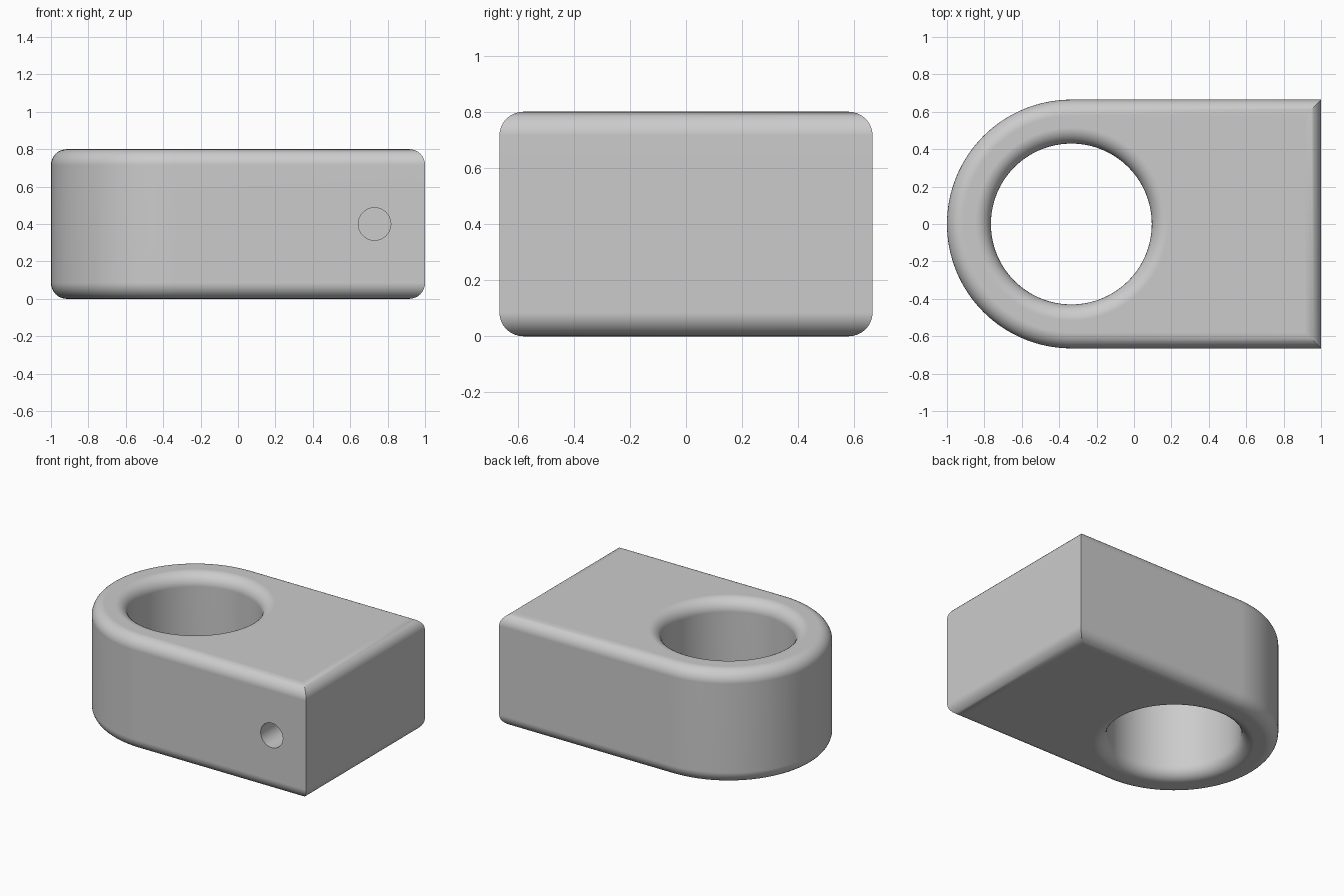
import bpy
import bmesh
from math import pi, sin, cos
from mathutils import Matrix, Vector

if "Cube" in bpy.data.objects:
    bpy.data.objects.remove(bpy.data.objects["Cube"], do_unlink=True)

HEIGHT = 0.8
END_R = 0.665          # rounded end and half depth
CX = END_R - 1.0       # axis of the rounded end and bore
BORE_R = 0.43
FILLET = 0.085
STEPS = 8
ARC = 64

grey = bpy.data.materials.new("plain grey")
grey.use_nodes = True
colour = (0.6, 0.6, 0.6, 1.0)
grey.diffuse_color = colour
grey.node_tree.nodes["Principled BSDF"].inputs["Base Color"].default_value = colour


def fillet_layers():
    """(inset, z) pairs up a wall with rounded bottom and top edges."""
    arc = [i * pi / 2 / STEPS for i in range(STEPS + 1)]
    low = [(FILLET * (1 - sin(a)), FILLET * (1 - cos(a))) for a in arc]
    return low + [(o, HEIGHT - z) for o, z in reversed(low)]


def body_outline(inset, z):
    r = END_R - inset
    pts = [(CX + r * cos(a), r * sin(a), z)
           for a in (pi / 2 + pi * i / ARC for i in range(ARC + 1))]
    return pts + [(1 - inset, -r, z), (1 - inset, r, z)]


def circle(r, z):
    n = 2 * ARC
    return [(CX + r * cos(2 * pi * i / n), r * sin(2 * pi * i / n), z) for i in range(n)]


def link(name, bm):
    bmesh.ops.recalc_face_normals(bm, faces=bm.faces)
    mesh = bpy.data.meshes.new(name)
    bm.to_mesh(mesh)
    bm.free()
    mesh.materials.append(grey)
    obj = bpy.data.objects.new(name, mesh)
    bpy.context.collection.objects.link(obj)
    return obj


def loft(name, loops):
    """Skin a stack of equal loops and cap both ends."""
    bm = bmesh.new()
    rings = [[bm.verts.new(p) for p in loop] for loop in loops]
    for a, b in zip(rings, rings[1:]):
        for i in range(len(a)):
            j = (i + 1) % len(a)
            bm.faces.new((a[i], a[j], b[j], b[i]))
    bm.faces.new(rings[0])
    bm.faces.new(rings[-1])
    return link(name, bm)


# Block with one rounded end
body = loft("bored_block", [body_outline(o, z) for o, z in fillet_layers()])

# Large bore cutter, flared so the rims come out rounded
flare = BORE_R + FILLET
bore = loft("bore_cutter", [circle(flare, -0.1)]
            + [circle(BORE_R + o, z) for o, z in fillet_layers()]
            + [circle(flare, HEIGHT + 0.1)])

# Small blind hole cutter in the front
bm = bmesh.new()
depth = 0.4
bmesh.ops.create_cone(bm, cap_ends=True, segments=48, radius1=0.087, radius2=0.087,
                      depth=2 * depth,
                      matrix=Matrix.Translation(Vector((0.73, -END_R, HEIGHT / 2)))
                      @ Matrix.Rotation(pi / 2, 4, 'X'))
pin_hole = link("pin_hole_cutter", bm)

# Cut both holes and bake the result
for cutter in (bore, pin_hole):
    cutter.hide_render = True
    cut = body.modifiers.new(cutter.name, 'BOOLEAN')
    cut.operation = 'DIFFERENCE'
    cut.solver = 'EXACT'
    cut.object = cutter
bpy.context.view_layer.update()
baked = bpy.data.meshes.new_from_object(
    body.evaluated_get(bpy.context.evaluated_depsgraph_get()))
body.modifiers.clear()
body.data = baked
for cutter in (bore, pin_hole):
    bpy.data.objects.remove(cutter, do_unlink=True)

# Smooth fillets, crisp corners and flat faces
bpy.ops.object.select_all(action='DESELECT')
body.select_set(True)
bpy.context.view_layer.objects.active = body
bpy.ops.object.shade_smooth_by_angle(angle=pi / 6)
weighted = body.modifiers.new("flat_faces", 'WEIGHTED_NORMAL')
weighted.keep_sharp = True
